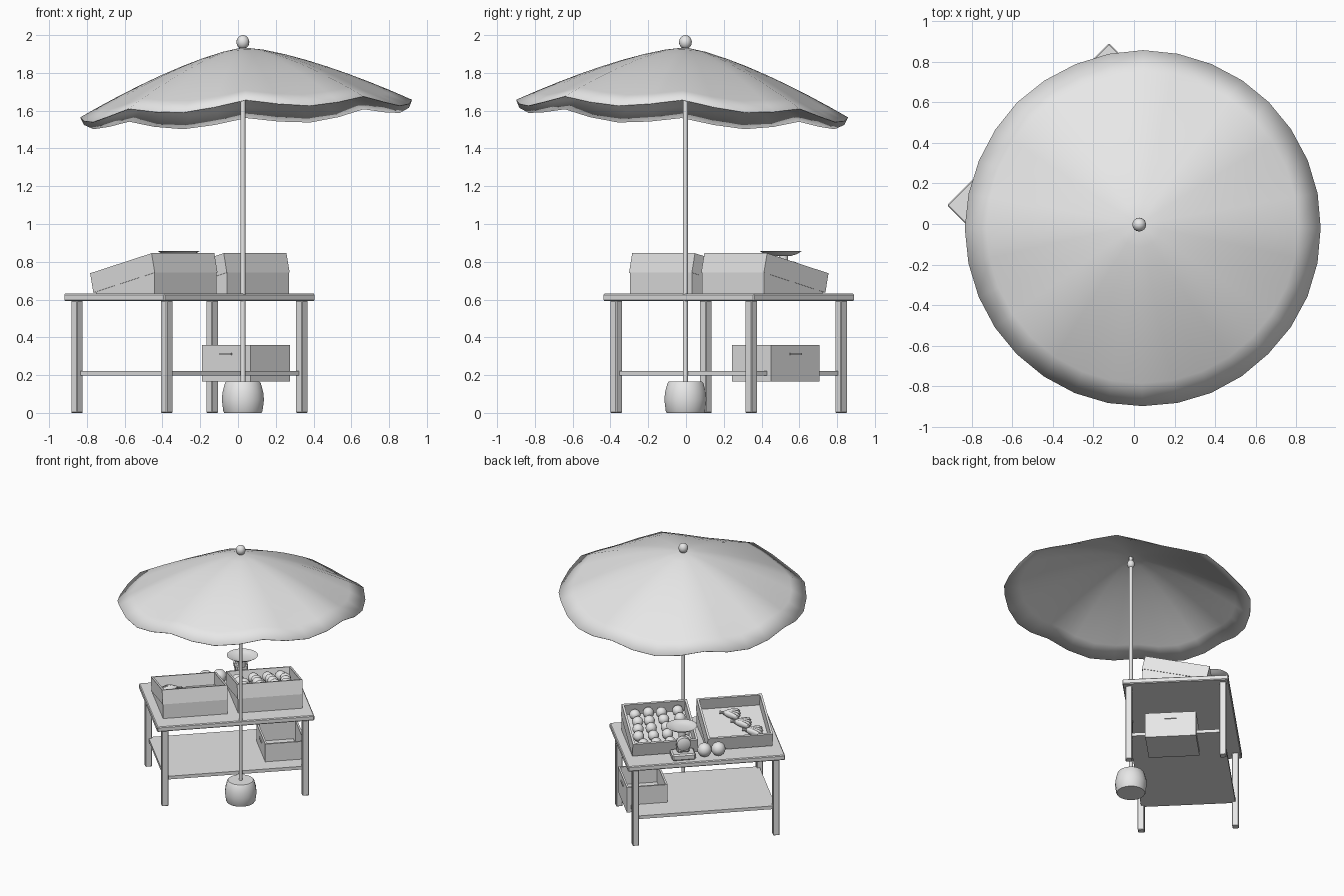
import bpy, bmesh, math, random
from mathutils import Matrix, Vector

random.seed(4)
if "Cube" in bpy.data.objects:
    bpy.data.objects.remove(bpy.data.objects["Cube"], do_unlink=True)

GREY = (0.8, 0.8, 0.8, 1)
mat = bpy.data.materials.new("plain_grey")
mat.use_nodes = True
mat.diffuse_color = GREY
mat.node_tree.nodes["Principled BSDF"].inputs["Base Color"].default_value = GREY

# The stall stands diagonally: local +Y is the customer side
FRAME = Matrix.Translation((-0.257, 0.226, 0)) @ Matrix.Rotation(math.radians(45), 4, 'Z')
T = Matrix.Translation


def finish(name, bm, local=Matrix(), smooth=False, bevel=0):
    bmesh.ops.recalc_face_normals(bm, faces=bm.faces)
    me = bpy.data.meshes.new(name)
    bm.to_mesh(me)
    bm.free()
    me.materials.append(mat)
    ob = bpy.data.objects.new(name, me)
    bpy.context.collection.objects.link(ob)
    ob.matrix_world = FRAME @ local
    if bevel:
        m = ob.modifiers.new("soft_edges", 'BEVEL')
        m.width, m.segments = bevel, 1
    if smooth:
        bpy.ops.object.select_all(action='DESELECT')
        ob.select_set(True)
        bpy.context.view_layer.objects.active = ob
        bpy.ops.object.shade_smooth_by_angle(angle=math.radians(40))
    return ob


def add_box(bm, lo, hi):
    lo, hi = Vector(lo), Vector(hi)
    bmesh.ops.create_cube(bm, size=1, matrix=T((lo + hi) / 2) @ Matrix.Diagonal((*(hi - lo), 1)))


def box(name, lo, hi, local=Matrix(), bevel=0):
    bm = bmesh.new()
    add_box(bm, lo, hi)
    return finish(name, bm, local, bevel=bevel)


def lathe(name, profile, local, sides=16):
    # Revolve (radius, height) points about z
    bm = bmesh.new()
    rings = [[bm.verts.new((r * math.cos(a), r * math.sin(a), z))
              for a in (math.tau * i / sides for i in range(sides))] for r, z in profile]
    for a, b in zip(rings, rings[1:]):
        for i in range(sides):
            j = (i + 1) % sides
            bm.faces.new((a[i], a[j], b[j], b[i]))
    bm.faces.new(rings[0])
    bm.faces.new(rings[-1])
    return finish(name, bm, local, smooth=True)


def ball(name, r, pos, squash=1, local=Matrix()):
    bm = bmesh.new()
    bmesh.ops.create_uvsphere(bm, u_segments=16, v_segments=10, radius=r)
    return finish(name, bm, local @ T(pos) @ Matrix.Diagonal((1, 1, squash, 1)), smooth=True)


def open_box(name, x, y, h, wall, local):
    # Floor and four walls; origin at the centre of the floor
    bm = bmesh.new()
    add_box(bm, (-x, -y, 0), (x, y, wall))
    for s in (-1, 1):
        a, b = sorted((s * x, s * (x - wall)))
        add_box(bm, (a, -y, 0), (b, y, h))
        a, b = sorted((s * y, s * (y - wall)))
        add_box(bm, (-x + wall, a, 0), (x - wall, b, h))
    return finish(name, bm, local)


# Table
box("table_top", (-0.566, -0.377, 0.592), (0.566, 0.377, 0.631), bevel=0.006)
box("lower_shelf", (-0.505, -0.336, 0.197), (0.505, 0.336, 0.222))
for sx, side in ((-1, "left"), (1, "right")):
    for sy, end in ((-1, "back"), (1, "front")):
        x, y = sx * 0.506, sy * 0.336
        box(f"{end}_{side}_leg", (x - 0.0235, y - 0.0235, 0),
            (x + 0.0235, y + 0.0235, 0.595), bevel=0.004)

# Tilted display trays on supports
TILT = Matrix.Rotation(math.radians(-13), 4, 'X')
trays = {}
for x, side in ((-0.268, "left"), (0.272, "right")):
    trays[side] = T((x, -0.013, 0.69)) @ TILT
    open_box(f"{side}_tray", 0.235, 0.236, 0.105, 0.016, trays[side])
    # Wedge support beneath the tray
    bm = bmesh.new()
    pts = [(-0.24, 0.631), (-0.24, 0.745), (0.2, 0.642), (0.2, 0.631)]
    ends = [[bm.verts.new((x + s * 0.232, y, z)) for y, z in pts] for s in (-1, 1)]
    for e in ends:
        bm.faces.new(e)
    for i in range(4):
        j = (i + 1) % 4
        bm.faces.new((ends[0][i], ends[0][j], ends[1][j], ends[1][i]))
    finish(f"{side}_tray_support", bm)

# Round fruit in one tray
for i in range(4):
    for j in range(5):
        pos = (-0.155 + 0.103 * i + random.uniform(-0.012, 0.012),
               -0.172 + 0.086 * j + random.uniform(-0.006, 0.006), 0.055)
        ball("round_fruit", 0.04, pos, random.uniform(0.9, 1.05), trays["right"])

# Fanned bunches in the other tray
for n, (x, y) in enumerate(((0.0, -0.13), (-0.06, -0.02), (-0.125, 0.085))):
    bm = bmesh.new()
    for k in range(4):
        fan = Matrix.Rotation(math.radians(-24 + 16 * k), 4, 'Z')
        bmesh.ops.create_uvsphere(bm, u_segments=10, v_segments=8, radius=1,
                                  matrix=fan @ T((0.05, 0, 0)) @ Matrix.Diagonal((0.068, 0.017, 0.025, 1)))
    bmesh.ops.create_cone(bm, segments=8, radius1=0.012, radius2=0.008, depth=0.03, cap_ends=True,
                          matrix=T((-0.02, 0, 0.004)) @ Matrix.Rotation(math.pi / 2, 4, 'Y'))
    finish(f"fruit_bunch_{n + 1}", bm,
           trays["left"] @ T((x + 0.05, y, 0.038)) @ Matrix.Rotation(math.radians(165), 4, 'Z'), smooth=True)

# Loose fruit on the table
for x in (0.0, -0.1):
    ball("loose_fruit", 0.051, (x, 0.29, 0.68))

# Weighing scale
SX = 0.155
box("scale_base", (SX - 0.085, 0.235, 0.631), (SX + 0.085, 0.345, 0.68), bevel=0.01)
box("scale_body", (SX - 0.045, 0.245, 0.68), (SX + 0.045, 0.315, 0.77), bevel=0.01)
lathe("scale_dial", [(0.05, 0), (0.05, 0.04), (0.042, 0.045)],
      T((SX, 0.29, 0.752)) @ Matrix.Rotation(-math.pi / 2, 4, 'X'))
lathe("scale_stem", [(0.025, 0.76), (0.025, 0.835)], T((SX, 0.255, 0)), 12)
lathe("scale_dish", [(0.05, 0.83), (0.085, 0.84), (0.111, 0.857), (0.105, 0.857),
                     (0.08, 0.845), (0.04, 0.838)], T((SX, 0.235, 0)), 24)

# Storage crate on the shelf with side grips
CX, CY = 0.387, -0.036
crate = T((CX, CY, 0.165))
open_box("storage_crate", 0.147, 0.181, 0.195, 0.014, crate)
for s in (-1, 1):
    box("crate_grip", (s * 0.15 - 0.004, -0.043, 0.142), (s * 0.15 + 0.004, 0.043, 0.152), crate)

# Parasol base, pole and knobs
POLE = T((0.038, -0.362, 0))
lathe("parasol_base", [(0.1, 0), (0.105, 0.008), (0.113, 0.07), (0.109, 0.11), (0.096, 0.158), (0.09, 0.165)],
      POLE, 20)
lathe("parasol_pole", [(0.0135, 0.15), (0.0135, 1.94)], POLE, 12)
ball("parasol_finial", 0.034, (0, 0, 1.963), 1.09, POLE)
ball("parasol_hub", 0.027, (0, 0, 1.875), 1.2, POLE)

# Parasol canopy: eight ribs with drooping panels between them
SIDES, RINGS, R, H, DROOP = 32, 8, 0.88, 0.325, 0.045
bm = bmesh.new()
apex = bm.verts.new((0, 0, 0))
prev = None
for k in range(1, RINGS + 1):
    t = k / RINGS
    ring = []
    for i in range(SIDES):
        a = math.tau * i / SIDES
        sag = DROOP * t * t * abs(math.sin(4 * a)) ** 1.3
        ring.append(bm.verts.new((R * t * math.cos(a), R * t * math.sin(a), -H * t ** 1.38 - sag)))
    for i in range(SIDES):
        j = (i + 1) % SIDES
        bm.faces.new((prev[i], ring[i], ring[j], prev[j]) if prev else (apex, ring[i], ring[j]))
    prev = ring
canopy = finish("parasol_canopy", bm,
                POLE @ T((0, 0, 1.935)) @ Matrix.Rotation(math.radians(-4.3), 4, 'X'), smooth=True)
shell = canopy.modifiers.new("cloth_thickness", 'SOLIDIFY')
shell.thickness = 0.004
